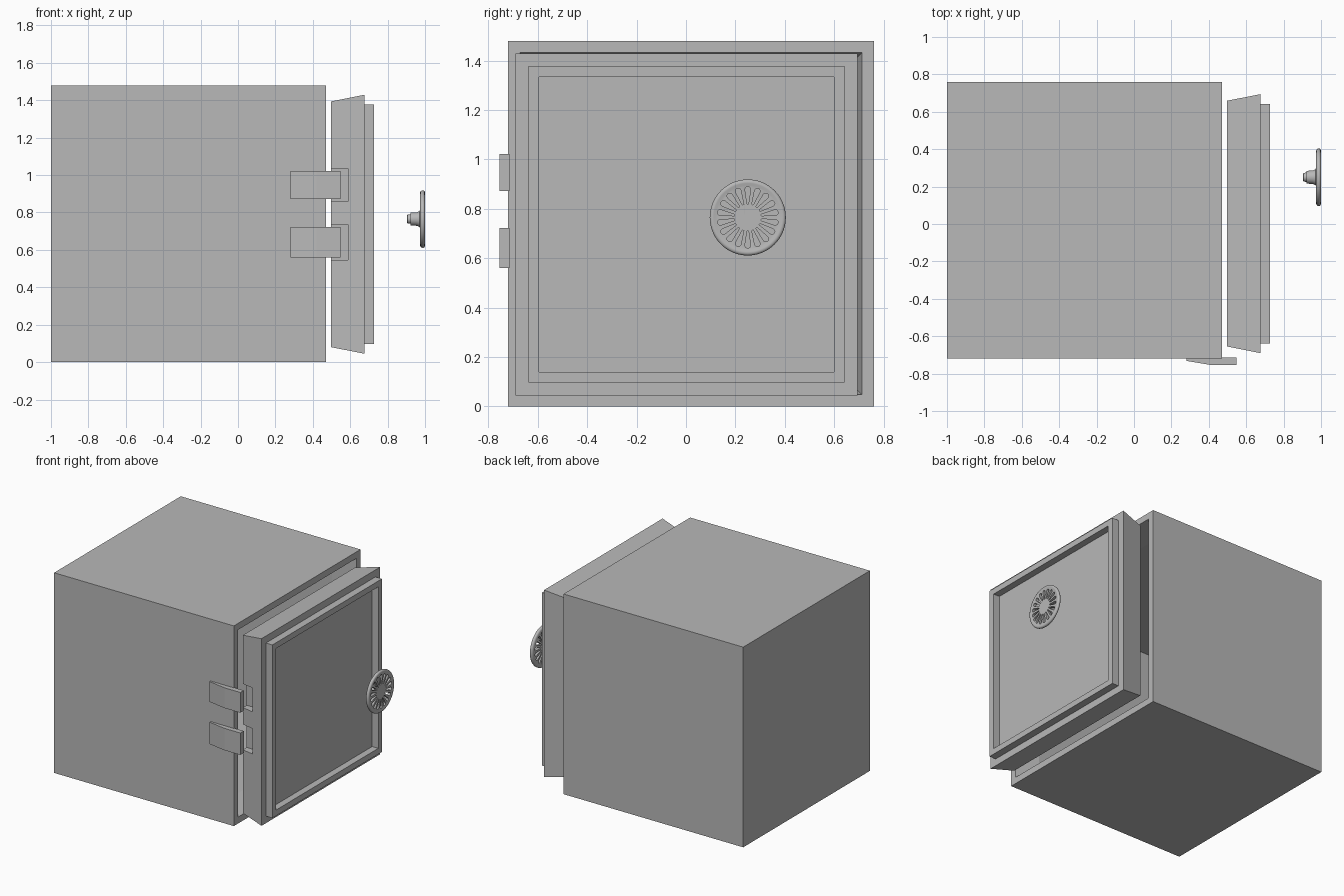
import bpy, bmesh, math
from mathutils import Vector

if "Cube" in bpy.data.objects:
    bpy.data.objects.remove(bpy.data.objects["Cube"])

grey = bpy.data.materials.new("steel grey")
grey.diffuse_color = (0.48, 0.48, 0.48, 1)
grey.use_nodes = True
grey.node_tree.nodes["Principled BSDF"].inputs["Base Color"].default_value = grey.diffuse_color


def make(name, loops, cap=True):
    """Skin a stack of equal-length vertex loops, capping both ends."""
    bm = bmesh.new()
    rings = [[bm.verts.new(p) for p in loop] for loop in loops]
    n = len(rings[0])
    for a, b in zip(rings, rings[1:]):
        for i in range(n):
            j = (i + 1) % n
            bm.faces.new((a[i], a[j], b[j], b[i]))
    bm.faces.new(rings[0][::-1])
    bm.faces.new(rings[-1])
    bmesh.ops.recalc_face_normals(bm, faces=bm.faces)
    return finish(name, bm)


def finish(name, bm):
    me = bpy.data.meshes.new(name)
    bm.to_mesh(me)
    bm.free()
    me.materials.append(grey)
    ob = bpy.data.objects.new(name, me)
    bpy.context.collection.objects.link(ob)
    return ob


def square(x, h, cy, cz):
    return [(x, cy + a * h, cz + b * h) for a, b in ((-1, -1), (1, -1), (1, 1), (-1, 1))]


def cut(target, cutter):
    cutter.hide_render = True
    cutter.hide_viewport = True
    mod = target.modifiers.new("cut", "BOOLEAN")
    mod.operation = "DIFFERENCE"
    mod.solver = "EXACT"
    mod.object = cutter


# Hollow cabinet with a tapered mouth
make("safe_body", [square(x, h, 0.02, 0.74) for x, h in (
    (-1, 0.74), (0.47, 0.74), (0.47, 0.692), (0.295, 0.657), (-0.94, 0.657))])

# Plug door with raised frame and sunken panel
door = make("door", [square(x, h, 0.002, 0.737) for x, h in (
    (0.498, 0.657), (0.675, 0.692), (0.675, 0.64), (0.728, 0.64),
    (0.728, 0.597), (0.678, 0.597))])

# Hinges, with matching notches in the door edge
leaf = ((0.28, -0.715), (0.28, -0.732), (0.42, -0.755), (0.548, -0.755), (0.548, -0.715))
for name, z0, z1 in (("lower", 0.56, 0.722), ("upper", 0.872, 1.022)):
    make(name + "_hinge", [[(x, y, z) for x, y in leaf] for z in (z0, z1)])
    box = ((0.45, -0.8), (0.588, -0.8), (0.588, -0.61), (0.45, -0.61))
    cut(door, make(name + "_notch_cutter",
                   [[(x, y, z) for x, y in box] for z in (z0 - 0.013, z1 + 0.013)]))

# Hand wheel: turned hub and rounded disc
CY, CZ, SEG = 0.25, 0.765, 72


def polar(x, r, a):
    return Vector((x, CY + r * math.cos(a), CZ + r * math.sin(a)))


profile = [(0.903, 0.018), (0.907, 0.023), (0.921, 0.025), (0.922, 0.034), (0.955, 0.036),
           (0.970, 0.042), (0.974, 0.050), (0.974, 0.143), (0.977, 0.149), (0.982, 0.153),
           (0.990, 0.154), (0.996, 0.151), (0.999, 0.145), (0.999, 0.138), (0.996, 0.130)]
wheel = make("hand_wheel", [[polar(x, r, math.tau * i / SEG) for i in range(SEG)]
                            for x, r in profile])
wheel.data.shade_smooth()

# Teardrop slots around the wheel
bm = bmesh.new()
for k in range(18):
    t = math.tau * (k + 0.5) / 18
    outline = [(0.055, 0.003), (0.055, -0.003)]
    outline += [(0.113 + 0.0115 * math.cos(a), 0.0115 * math.sin(a))
                for a in (math.radians(-90 + 22.5 * i) for i in range(9))]
    rings = []
    for x in (0.95, 1.02):
        rings.append([bm.verts.new((x, CY + u * math.cos(t) - v * math.sin(t),
                                    CZ + u * math.sin(t) + v * math.cos(t)))
                      for u, v in outline])
    n = len(outline)
    for i in range(n):
        j = (i + 1) % n
        bm.faces.new((rings[0][i], rings[0][j], rings[1][j], rings[1][i]))
    bm.faces.new(rings[0][::-1])
    bm.faces.new(rings[1])
bmesh.ops.recalc_face_normals(bm, faces=bm.faces)
cut(wheel, finish("slot_cutter", bm))

# Smooth the wheel while keeping its edges sharp
bpy.context.view_layer.objects.active = wheel
wheel.select_set(True)
bpy.ops.object.shade_smooth_by_angle(angle=math.radians(40))
